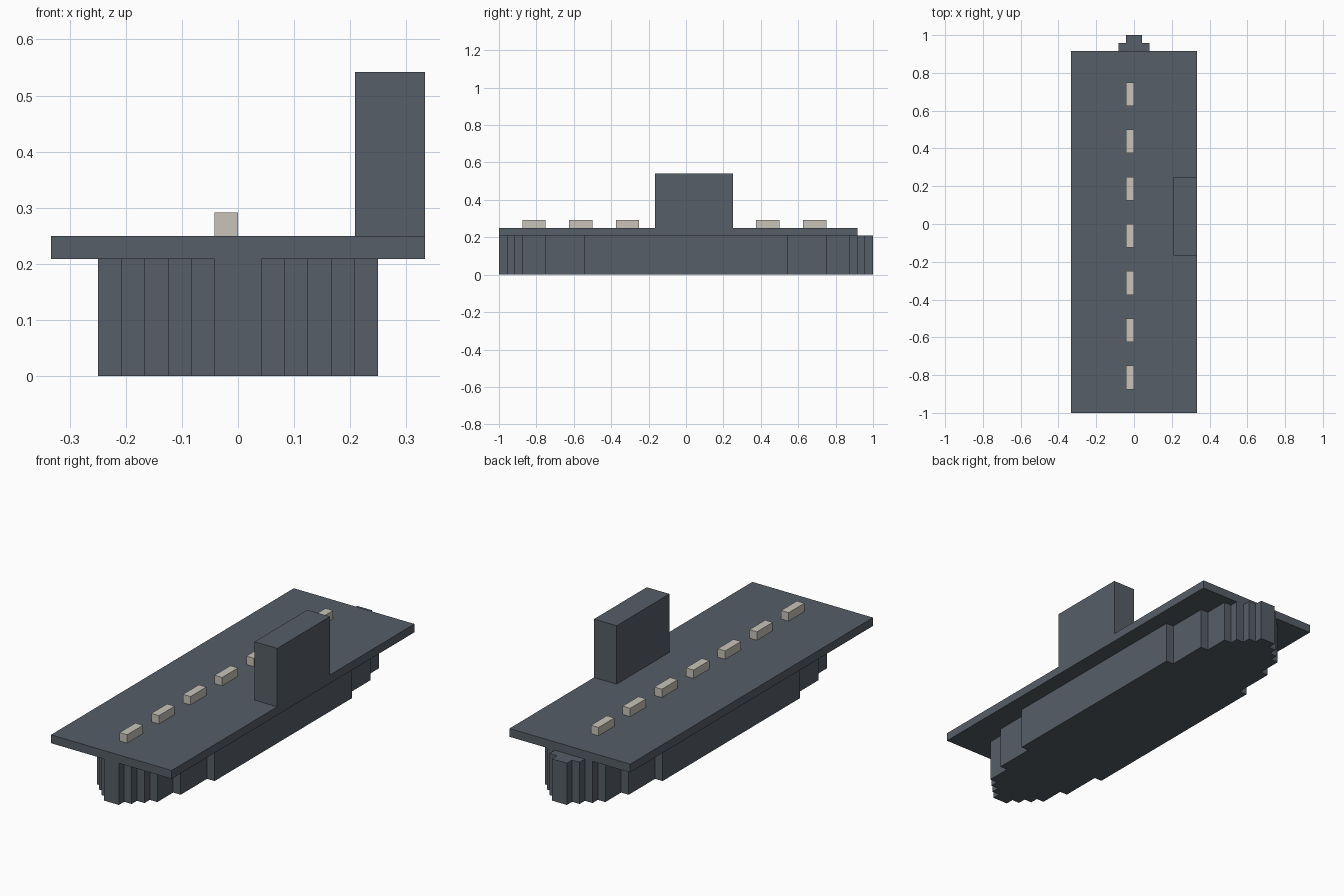
import bpy, bmesh

if "Cube" in bpy.data.objects:
    bpy.data.objects.remove(bpy.data.objects["Cube"])

U = 1 / 24  # one block


def material(name, rgb):
    m = bpy.data.materials.new(name)
    m.diffuse_color = (*rgb, 1)
    m.use_nodes = True
    m.node_tree.nodes["Principled BSDF"].inputs["Base Color"].default_value = m.diffuse_color
    return m


grey = material("slate grey", (0.093, 0.112, 0.135))
cream = material("pale stripe", (0.58, 0.55, 0.48))


def prism(name, outline, z0, z1, mat):
    """Extrude a counter-clockwise outline, all given in blocks."""
    bm = bmesh.new()
    base = bm.faces.new([bm.verts.new((x * U, y * U, z0 * U)) for x, y in outline])
    ext = bmesh.ops.extrude_face_region(bm, geom=[base], use_keep_orig=True)
    top = [v for v in ext["geom"] if isinstance(v, bmesh.types.BMVert)]
    bmesh.ops.translate(bm, verts=top, vec=(0, 0, (z1 - z0) * U))
    bmesh.ops.recalc_face_normals(bm, faces=bm.faces)
    me = bpy.data.meshes.new(name)
    bm.to_mesh(me)
    bm.free()
    me.materials.append(mat)
    ob = bpy.data.objects.new(name, me)
    bpy.context.collection.objects.link(ob)
    return ob


def box(name, x0, x1, y0, y1, z0, z1, mat):
    return prism(name, [(x0, y0), (x1, y0), (x1, y1), (x0, y1)], z0, z1, mat)


# Stepped oval hull: (half width, half length reached at that width)
steps = [(6, 13), (5, 18), (4, 21), (3, 22), (2, 23), (1, 24)]
quarter = []
for i, (w, l) in enumerate(steps):
    if i:
        quarter.append((w, steps[i - 1][1]))
    quarter.append((w, l))
bow = quarter + [(-x, y) for x, y in reversed(quarter)]
stern = [(-x, -y) for x, y in bow]
prism("hull", bow + stern, 0, 5, grey)

# Flight deck and side tower
box("deck", -8, 8, -24, 22, 5, 6, grey)
box("control_tower", 5, 8, -4, 6, 6, 13, grey)

# Raised dashes along the deck
for k in range(7):
    y = -21 + 6 * k
    box(f"deck_dash_{k + 1}", -1, 0, y, y + 3, 6, 7, cream)
